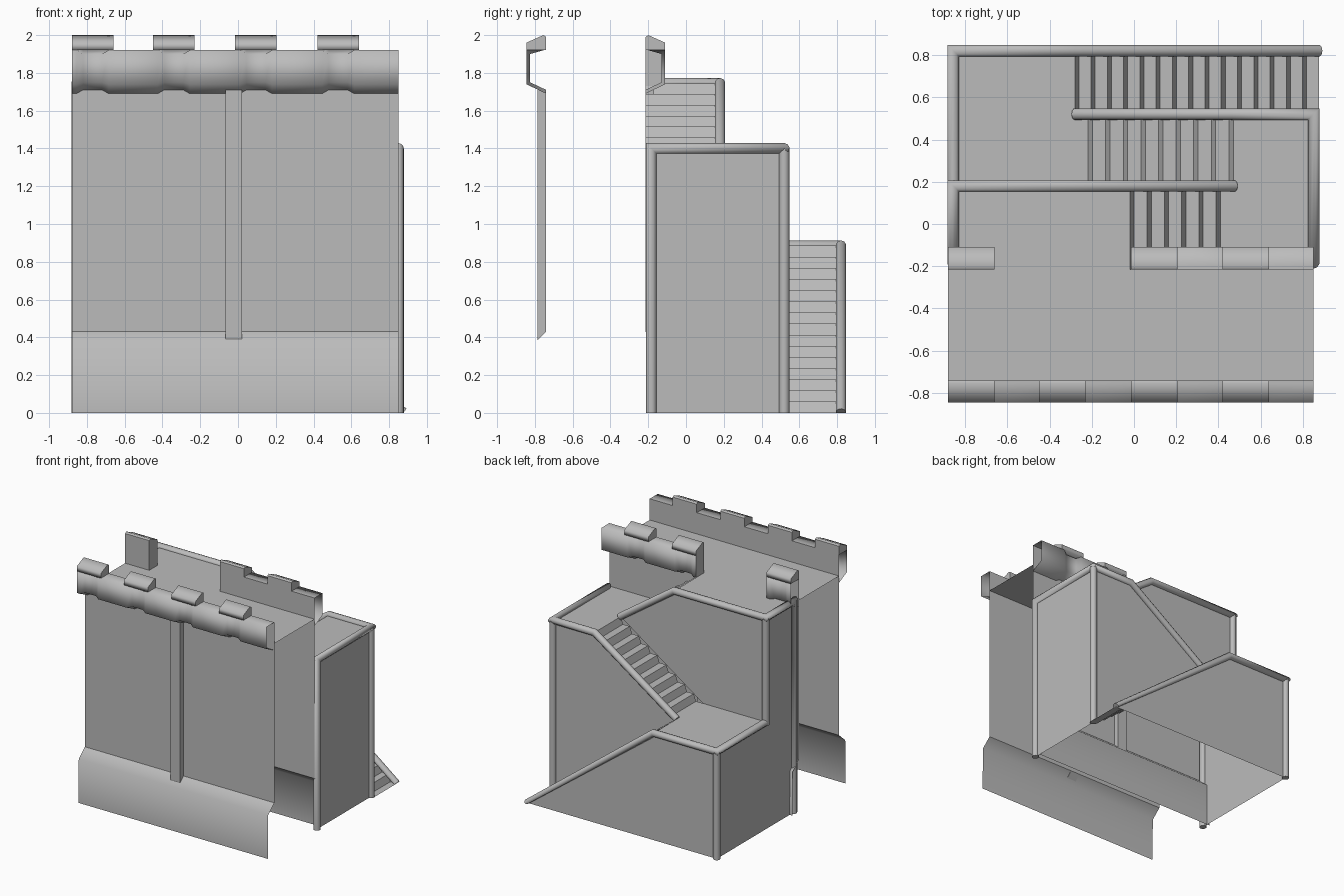
import bpy, math
from mathutils import Vector

if "Cube" in bpy.data.objects:
    bpy.data.objects.remove(bpy.data.objects["Cube"])

stone = bpy.data.materials.new("stone_grey")
stone.use_nodes = True
GREY = (0.5, 0.5, 0.5, 1)
stone.diffuse_color = GREY
stone.node_tree.nodes["Principled BSDF"].inputs["Base Color"].default_value = GREY


def build(name, verts, faces, facing=None, smooth=False):
    """Make a mesh; turn an open sheet so that it looks along facing."""
    me = bpy.data.meshes.new(name)
    me.from_pydata(verts, [], faces)
    me.update()
    if facing:
        total = sum((p.normal * p.area for p in me.polygons), Vector())
        if total.dot(Vector(facing)) < 0:
            me.flip_normals()
    me.materials.append(stone)
    me.polygons.foreach_set("use_smooth", [smooth] * len(me.polygons))
    ob = bpy.data.objects.new(name, me)
    bpy.context.collection.objects.link(ob)
    return ob


def loft(name, sections, facing=None, smooth=False, closed=False, caps=False):
    """Skin a row of sections that all have the same number of points."""
    n, rows = len(sections[0]), len(sections)
    verts = [p for s in sections for p in s]
    faces = []
    for i in range(rows - 1):
        for j in range(n if closed else n - 1):
            k = (j + 1) % n
            faces.append((i * n + j, i * n + k, (i + 1) * n + k, (i + 1) * n + j))
    if caps:
        faces.append(tuple(reversed(range(n))))
        faces.append(tuple((rows - 1) * n + j for j in range(n)))
    return build(name, verts, faces, facing, smooth)


def panel(name, pts, facing):
    return build(name, pts, [tuple(range(len(pts)))], facing)


def tube(name, path, radius=0.028, sides=10):
    """Sweep a round section along a path with mitred corners."""
    path = [Vector(p) for p in path]
    dirs = [(b - a).normalized() for a, b in zip(path, path[1:])]
    u = dirs[0].orthogonal().normalized()
    v = dirs[0].cross(u)
    ring = [path[0] + radius * (u * math.cos(a) + v * math.sin(a))
            for a in (math.tau * i / sides for i in range(sides))]
    rings = [ring]
    for i, d in enumerate(dirs):
        nxt = dirs[min(i + 1, len(dirs) - 1)]
        normal = (d + nxt).normalized()
        ring = [q + d * ((path[i + 1] - q).dot(normal) / d.dot(normal)) for q in ring]
        rings.append(ring)
    rings = [[(q.x, q.y, max(q.z, 0)) for q in r] for r in rings]
    ob = loft(name, rings, closed=True, caps=True, smooth=True)
    for p in ob.data.polygons[-2:]:
        p.use_smooth = False


# Main dimensions
X0, X1 = -0.88, 0.85
FRONT, BACK = -0.74, -0.215
DECK, MID, LOW = 1.745, 1.4, 0.885
MERLONS = (-0.77, -0.34, 0.095, 0.53)


def parapet(name, fy, out, x0, x1, centres, caps):
    """Overhanging parapet, hollowed a little below each merlon."""
    full = ((0, 1.69), (.105, 1.74), (.105, 1.92), (.015, 1.92), (0, 1.92))
    hollow = ((0, 1.71), (.085, 1.75), (.085, 1.90), (.015, 1.92), (0, 1.92))
    tooth = ((0, 1.92), (.105, 1.92), (.105, 1.96), (.015, 2.0), (0, 1.99))

    def at(x, prof):
        return [(x, fy(d), z) for d, z in prof]

    rows = [at(x0, full)]
    for c in centres:
        rows += [at(c - .085, full), at(c - .05, hollow),
                 at(c + .05, hollow), at(c + .085, full)]
    rows.append(at(x1, full))
    loft(name + "_shell", rows, (0, out, 0), smooth=True)
    panel(name + "_inner_face", [(x0, fy(0), 1.69), (x1, fy(0), 1.69),
                                 (x1, fy(0), 1.92), (x0, fy(0), 1.92)], (0, -out, 0))
    for x in caps:
        panel(name + "_end", at(x, full), (1 if x == x1 else -1, 0, 0))
    for c in centres:
        a, b = max(c - .11, x0), min(c + .11, x1)
        loft(name + "_merlon", [at(a, tooth), at(b, tooth)], (0, out, 1), smooth=True)
        loft(name + "_merlon_back", [at(a, (tooth[4], tooth[0])),
                                     at(b, (tooth[4], tooth[0]))], (0, -out, 0))
        panel(name + "_merlon_side", at(a, tooth), (-1, 0, 0))
        panel(name + "_merlon_side", at(b, tooth), (1, 0, 0))


# Front and back walls with flared skirts, centre poles and parapets
for side, base, out in (("front", FRONT, -1), ("back", BACK, 1)):
    def fy(d, base=base, out=out):
        return base + out * d

    def strip(prof):
        return [[(x, fy(d), z) for d, z in prof] for x in (X0, X1)]

    loft(side + "_wall", strip(((0, 1.745), (0, .43))), (0, out, 0))
    loft(side + "_skirt", strip(((0, .43), (.08, .36), (.085, 0))), (0, out, 0), smooth=True)
    pole = [[(x, fy(d), z) for d, z in ((0, .43), (.045, .385), (.045, 1.71), (0, 1.71))]
            for x in (-.065, .02)]
    loft(side + "_pole", pole, (0, out, 0), closed=True, caps=True)
    if side == "front":
        parapet("front_parapet", fy, out, X0, X1, MERLONS, ())
    else:
        parapet("back_parapet_short", fy, out, X0, -.66, MERLONS[:1], (-.66,))
        parapet("back_parapet_long", fy, out, -.015, X1, MERLONS[2:], (-.015,))


# Walkway and landings
def floor(name, x0, x1, y0, y1, z):
    panel(name, [(x0, y0, z), (x1, y0, z), (x1, y1, z), (x0, y1, z)], (0, 0, 1))


RX, RIGHT = -0.855, 0.85
Y1, Y2, Y3, YE = 0.82, 0.52, 0.18, -0.183
floor("walkway", X0, X1, FRONT, BACK, DECK)
floor("upper_landing", RX, -.02, BACK, Y3, DECK)
floor("middle_landing", .47, RIGHT, BACK, Y2, MID)
floor("lower_landing", RX, -.28, Y3, Y1, LOW)


# Stair flights with slightly raked risers
def flight(name, xa, za, xb, zb, y0, y1, steps):
    run, rise = (xb - xa) / steps, (zb - za) / steps
    prof = []
    for i in range(steps):
        x, z = xa + i * run, za + i * rise
        prof += [(x + run * .75, z), (x + run, z + rise)]
    prof.insert(0, (xa, za))
    loft(name, [[(x, y, z) for x, z in prof] for y in (y0, y1)], (0, 0, 1))


flight("lower_flight", .875, 0, -.28, LOW, Y2, Y1, 15)
flight("middle_flight", -.28, LOW, .47, MID, Y3, Y2, 9)
flight("upper_flight", .47, MID, -.02, DECK, BACK, Y3, 6)


# Side panels below the rails
def along_x(name, y, pts):
    panel(name, [(x, y, z) for x, z in pts], (0, 1, 0))


def along_y(name, x, pts):
    panel(name, [(x, y, z) for y, z in pts], (x, 0, 0))


along_x("lower_panel", Y1, [(.875, 0), (-.28, LOW), (RX, LOW), (RX, 0)])
along_x("middle_panel", Y2, [(-.28, LOW), (.47, MID), (RIGHT, MID), (RIGHT, .02)])
along_x("upper_panel", Y3, [(-.28, LOW), (.47, MID), (-.02, DECK), (RX, DECK), (RX, LOW)])
along_y("right_end_panel_low", RX, [(Y1, 0), (Y1, LOW), (Y3, LOW), (Y3, 0)])
along_y("right_end_panel_high", RX, [(Y3, 0), (Y3, DECK), (YE, DECK), (YE, 0)])
along_y("left_end_panel", RIGHT, [(Y2, 0), (Y2, MID), (YE, MID), (YE, 0)])

# Round rails and posts
tube("lower_rail", [(.875, Y1, 0), (-.28, Y1, LOW), (RX, Y1, LOW), (RX, Y3, LOW)])
tube("middle_rail", [(-.28, Y2, LOW), (.47, Y2, MID), (RIGHT, Y2, MID),
                     (RIGHT, YE, MID), (RIGHT, YE, 0)])
tube("upper_rail", [(.475, Y3, MID), (-.02, Y3, DECK), (RX, Y3, DECK),
                    (RX, YE, DECK), (RX, YE, 0)])
tube("lower_post", [(RX, Y1, 0), (RX, Y1, LOW)])
tube("middle_post", [(RIGHT, Y2, 0), (RIGHT, Y2, MID)])
tube("upper_post", [(RX, Y3, LOW - .02), (RX, Y3, DECK)])
